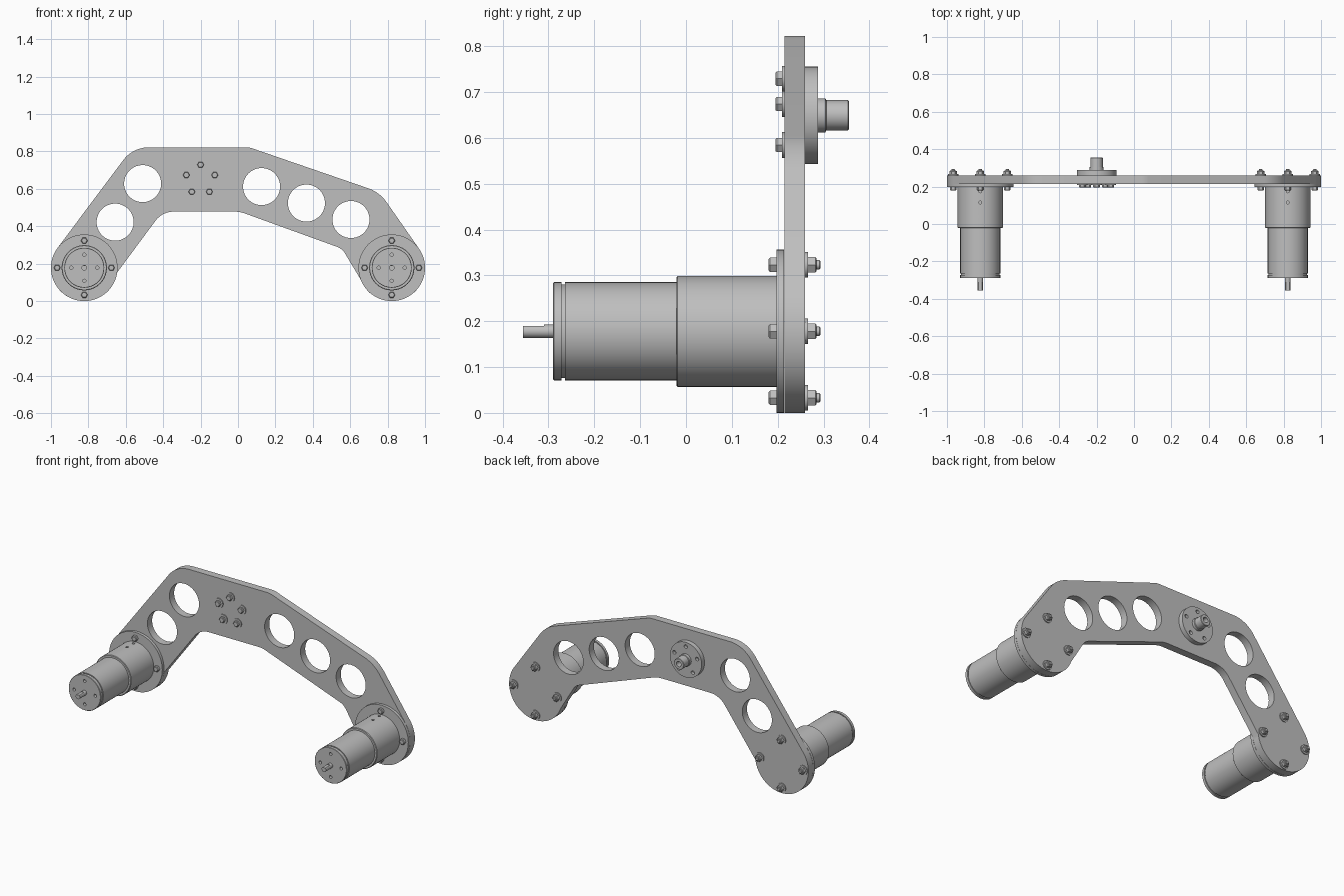
import bpy, bmesh
from math import sin, cos, pi, tan, atan2, radians
from mathutils import Vector, Matrix

if "Cube" in bpy.data.objects:
    bpy.data.objects.remove(bpy.data.objects["Cube"])

metal = bpy.data.materials.new("grey metal")
metal.use_nodes = True
GREY = (0.52, 0.52, 0.52, 1)
metal.diffuse_color = GREY
metal.node_tree.nodes["Principled BSDF"].inputs["Base Color"].default_value = GREY


def finish(name, bm):
    bmesh.ops.recalc_face_normals(bm, faces=bm.faces)
    mesh = bpy.data.meshes.new(name)
    bm.to_mesh(mesh)
    bm.free()
    mesh.materials.append(metal)
    obj = bpy.data.objects.new(name, mesh)
    bpy.context.collection.objects.link(obj)
    return obj


def smooth(obj):
    bpy.ops.object.select_all(action='DESELECT')
    obj.select_set(True)
    bpy.context.view_layer.objects.active = obj
    bpy.ops.object.shade_smooth_by_angle(angle=radians(30))


def turned(name, x, z, profile, sides=64):
    """Solid of revolution about the y axis; profile is a list of (radius, y)."""
    bm = bmesh.new()
    rings = [[bm.verts.new((x + r * cos(2 * pi * i / sides), y, z + r * sin(2 * pi * i / sides)))
              for i in range(sides)] for r, y in profile]
    for a, b in zip(rings, rings[1:]):
        for i in range(sides):
            j = (i + 1) % sides
            bm.faces.new((a[i], a[j], b[j], b[i]))
    bm.faces.new(rings[0])
    bm.faces.new(rings[-1])
    return finish(name, bm)


def rod(name, x, z, r, y0, y1, sides=64):
    return turned(name, x, z, [(r, y0), (r, y1)], sides)


def cut(obj, cutters):
    """Subtract the cutters, apply, then discard them."""
    for c in cutters:
        c.hide_render = True
        mod = obj.modifiers.new("cut", 'BOOLEAN')
        mod.operation, mod.solver, mod.object = 'DIFFERENCE', 'EXACT', c
    bpy.context.view_layer.update()
    done = bpy.data.meshes.new_from_object(obj.evaluated_get(bpy.context.evaluated_depsgraph_get()))
    obj.modifiers.clear()
    obj.data = done
    for c in cutters:
        bpy.data.objects.remove(c)


def fillet(prev, corner, nxt, r, steps=10):
    """Points rounding a polygon corner with radius r."""
    p, c, n = Vector(prev), Vector(corner), Vector(nxt)
    u, v = (p - c).normalized(), (n - c).normalized()
    half = u.angle(v) / 2
    centre = c + (u + v).normalized() * r / sin(half)
    start = c + u * r / tan(half) - centre
    turn = start.angle_signed(c + v * r / tan(half) - centre)
    return [centre + Matrix.Rotation(-turn * i / steps, 2) @ start for i in range(steps + 1)]


def arc(cx, cz, r, start, end, steps=40):
    return [Vector((cx + r * cos(start + (end - start) * i / steps),
                    cz + r * sin(start + (end - start) * i / steps))) for i in range(steps + 1)]


FRONT, BACK = 0.215, 0.26
END_X, END_Z, END_R = 0.822, 0.178, 0.178

# Arm plate: two round ends joined by a bent bar with softened corners
left_end = arc(-END_X, END_Z, END_R, radians(143), radians(352))
right_end = arc(END_X, END_Z, END_R, radians(200), radians(393))
lower = [((-0.405, 0.478), 0.12), ((0.01, 0.478), 0.15), ((0.557, 0.28), 0.08)]
upper = [((0.757, 0.582), 0.2), ((0.06, 0.822), 0.12), ((-0.562, 0.822), 0.17)]


def rounded_run(first, corners, last):
    pts = [first] + [c for c, r in corners] + [last]
    out = []
    for i, (c, r) in enumerate(corners):
        out += fillet(pts[i], c, pts[i + 2], r)
    return out


outline = (left_end + rounded_run(left_end[-1], lower, right_end[0])
           + right_end + rounded_run(right_end[-1], upper, left_end[0]))
bm = bmesh.new()
face = bm.faces.new([bm.verts.new((p.x, FRONT, p.y)) for p in outline])
ext = bmesh.ops.extrude_face_region(bm, geom=[face])
bmesh.ops.translate(bm, vec=(0, BACK - FRONT, 0),
                    verts=[v for v in ext["geom"] if isinstance(v, bmesh.types.BMVert)])
plate = finish("arm_plate", bm)
holes = [(-0.657, 0.422), (-0.51, 0.628), (0.126, 0.612), (0.366, 0.524), (0.604, 0.436)]
cut(plate, [rod("lightening_hole_cutter", x, z, 0.099, 0.1, 0.4) for x, z in holes])
smooth(plate)


def motor(side, x):
    # Flange, gearbox, motor can with a groove near its end cap
    body = turned(side + "_motor_body", x, END_Z, [
        (END_R, FRONT - 0.001), (END_R, 0.197), (0.121, 0.197), (0.121, -0.018), (0.118, -0.021),
        (0.107, -0.021), (0.107, -0.264), (0.102, -0.264), (0.102, -0.272), (0.107, -0.272),
        (0.107, -0.288), (0.105, -0.29)])
    cutters = [rod("screw_hole_cutter", x + 0.07 * cos(a), END_Z + 0.07 * sin(a), 0.009, -0.32, -0.27, 20)
               for a in (0, pi / 2, pi, 3 * pi / 2)]
    # Small radial pin holes on top of the gearbox
    for y in (0.115, 0.175):
        pin = rod("pin_hole_cutter", 0, 0, 0.008, -0.02, 0.02, 16)
        pin.matrix_world = Matrix.Translation((x, y, END_Z + 0.12)) @ Matrix.Rotation(pi / 2, 4, 'X')
        cutters.append(pin)
    cut(body, cutters)
    smooth(body)

    # Output shaft with a flat on its upper side
    shaft = rod(side + "_motor_shaft", x, END_Z, 0.0145, -0.355, -0.28, 32)
    bm = bmesh.new()
    bmesh.ops.create_cube(bm, size=0.1)
    bmesh.ops.translate(bm, verts=bm.verts, vec=(x, -0.36, END_Z + 0.061))
    cut(shaft, [finish("shaft_flat_cutter", bm)])
    smooth(shaft)

    # Four through bolts: head in front, washer, nut and tip behind
    for i in range(4):
        a = i * pi / 2
        bx, bz = x + 0.145 * cos(a), END_Z + 0.145 * sin(a)
        tag = f"{side}_flange_{i + 1}"
        turned(tag + "_bolt_head", bx, bz,
               [(0.014, 0.18), (0.018, 0.183), (0.018, 0.197)], 6)
        smooth(turned(tag + "_washer", bx, bz, [(0.028, BACK), (0.028, 0.266)], 32))
        turned(tag + "_nut", bx, bz, [(0.02, 0.266), (0.02, 0.282), (0.016, 0.285)], 6)
        smooth(turned(tag + "_bolt_tip", bx, bz, [(0.01, 0.28), (0.01, 0.291), (0.008, 0.293)], 20))


motor("right", -END_X)
motor("left", END_X)

# Hub on the back: round flange with bolt holes and a bored stub
HUB_X, HUB_Z = -0.2, 0.649
ring = [(HUB_X + 0.08 * cos(pi / 2 + k * 2 * pi / 5), HUB_Z + 0.08 * sin(pi / 2 + k * 2 * pi / 5))
        for k in range(5)]
hub = turned("hub", HUB_X, HUB_Z, [
    (0.106, BACK - 0.001), (0.106, 0.288), (0.037, 0.288), (0.037, 0.304), (0.033, 0.306),
    (0.033, 0.353), (0.031, 0.355)])
cut(hub, [rod("hub_hole_cutter", x, z, 0.011, 0.27, 0.32, 20) for x, z in ring]
    + [rod("hub_bore_cutter", HUB_X, HUB_Z, 0.016, 0.3, 0.4, 32)])
smooth(hub)

# Hub bolts on the front: washer and hex head
for k, (x, z) in enumerate(ring):
    smooth(rod(f"hub_washer_{k + 1}", x, z, 0.028, 0.209, FRONT, 32))
    turned(f"hub_bolt_head_{k + 1}", x, z, [(0.015, 0.195), (0.018, 0.198), (0.018, 0.21)], 6)
